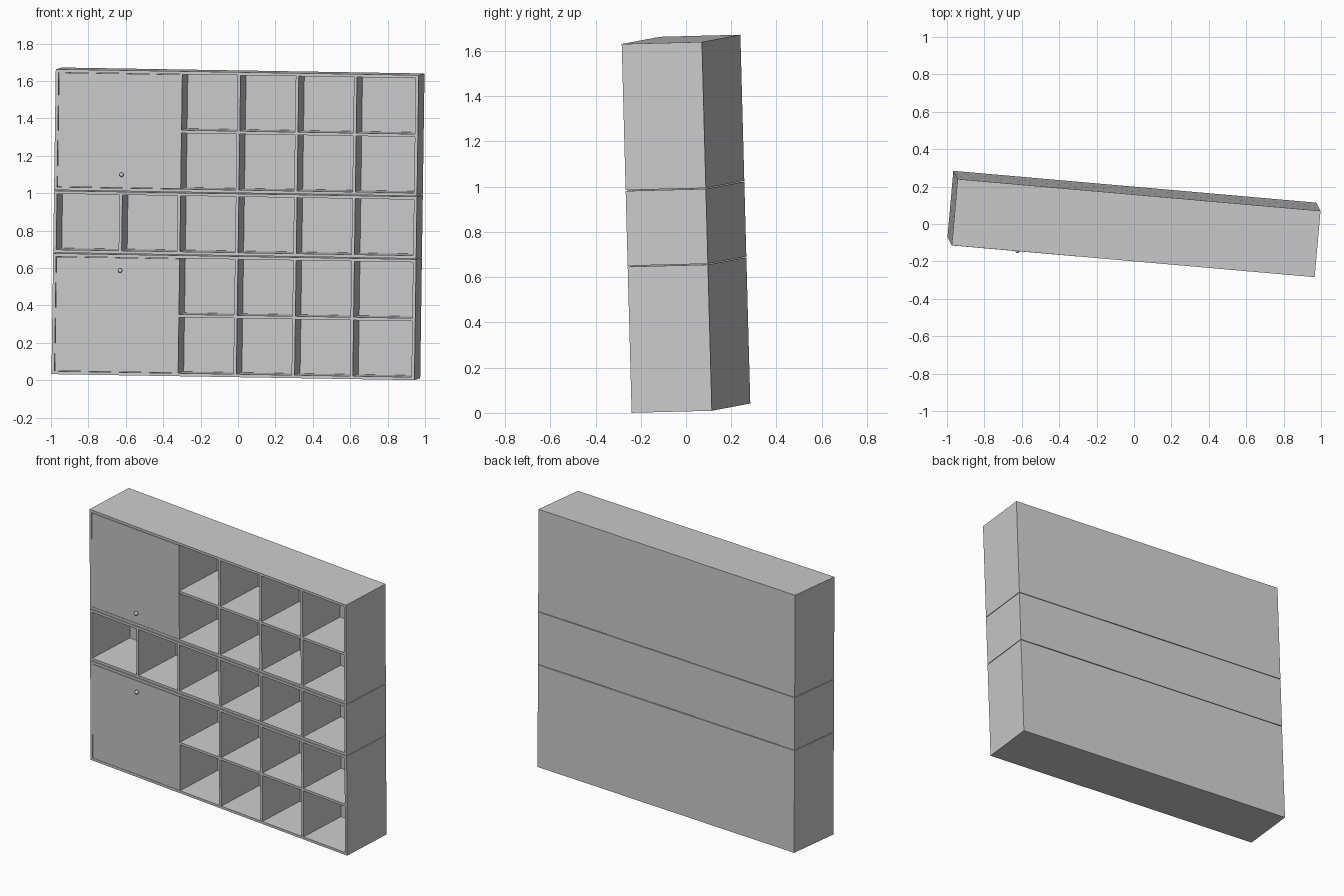
import bpy
import bmesh
from mathutils import Matrix, Vector

if "Cube" in bpy.data.objects:
    bpy.data.objects.remove(bpy.data.objects["Cube"])

# Overall size, board thickness and the slight tilt of the whole cabinet
W, D, H = 1.948, 0.356, 1.631
T, BACK, DOOR = 0.016, 0.016, 0.016
X = Vector((0.9958, -0.0873, -0.0164)).normalized()
Y = Vector((0.0153, -0.027, 0.9995)).cross(X).normalized()
Z = X.cross(Y)
TILT = (Matrix.Translation((0, 0, 0.836))
        @ Matrix((X, Y, Z)).transposed().to_4x4()
        @ Matrix.Translation((0, 0, -H / 2)))

grey = bpy.data.materials.new("light grey")
grey.use_nodes = True
colour = (0.6, 0.6, 0.6, 1)
grey.diffuse_color = colour
grey.node_tree.nodes["Principled BSDF"].inputs["Base Color"].default_value = colour


def finish(name, bm):
    """Turn a bmesh in cabinet space into a tilted object."""
    mesh = bpy.data.meshes.new(name)
    bm.to_mesh(mesh)
    bm.free()
    mesh.materials.append(grey)
    obj = bpy.data.objects.new(name, mesh)
    obj.matrix_world = TILT
    bpy.context.collection.objects.link(obj)
    return obj


def board(name, x, y, z):
    """Box between the given (low, high) pairs."""
    bm = bmesh.new()
    bmesh.ops.create_cube(bm, size=1)
    for v in bm.verts:
        v.co = [pair[c > 0] for pair, c in zip((x, y, z), v.co)]
    return finish(name, bm)


def knob(name, x, z):
    bm = bmesh.new()
    bmesh.ops.create_uvsphere(bm, u_segments=20, v_segments=12, radius=0.012)
    bmesh.ops.translate(bm, verts=bm.verts, vec=(x, FRONT - 0.012, z))
    for f in bm.faces:
        f.smooth = True
    finish(name, bm)


FRONT, REAR = -D / 2, D / 2
INNER = W / 2 - T
DIVIDERS = [-0.615 + 0.3125 * i for i in range(5)]


def cabinet(name, low, high, has_door, knob_z=0):
    depth = (FRONT, REAR)
    inside = (FRONT + 0.001, REAR - BACK)
    z_in = (low + T, high - T)

    # Carcass: top, bottom, sides and back
    board(name + "_bottom", (-W / 2, W / 2), depth, (low, low + T))
    board(name + "_top", (-W / 2, W / 2), depth, (high - T, high))
    board(name + "_left_side", (INNER, W / 2), depth, z_in)
    board(name + "_right_side", (-W / 2, -INNER), depth, z_in)
    board(name + "_back", (-INNER, INNER), (REAR - BACK, REAR), z_in)

    # Upright dividers; the one beside a door stops behind it
    for i, x in enumerate(DIVIDERS):
        if has_door and i == 0:
            continue
        start = FRONT + DOOR if has_door and i == 1 else inside[0]
        board(f"{name}_divider_{i}", (x - T / 2, x + T / 2), (start, inside[1]), z_in)

    if has_door:
        # Short shelves between the dividers
        mid = (low + high) / 2
        edges = DIVIDERS[1:] + [INNER + T / 2]
        for i, (a, b) in enumerate(zip(edges, edges[1:])):
            board(f"{name}_shelf_{i}", (a + T / 2, b - T / 2), inside,
                  (mid - T / 2, mid + T / 2))
        # Inset door with a narrow gap, and its knob
        gap = 0.002
        board(name + "_door", (-INNER + gap, DIVIDERS[1] + T / 2),
              (FRONT - 0.001, FRONT + DOOR), (z_in[0] + gap, z_in[1] - gap))
        knob(name + "_door_knob", -0.612, knob_z)


# Three stacked cabinets with thin seams between them
cabinet("lower_cabinet", 0, 0.646, True, 0.56)
cabinet("middle_cabinet", 0.650, 0.981, False)
cabinet("upper_cabinet", 0.985, H, True, 1.073)
